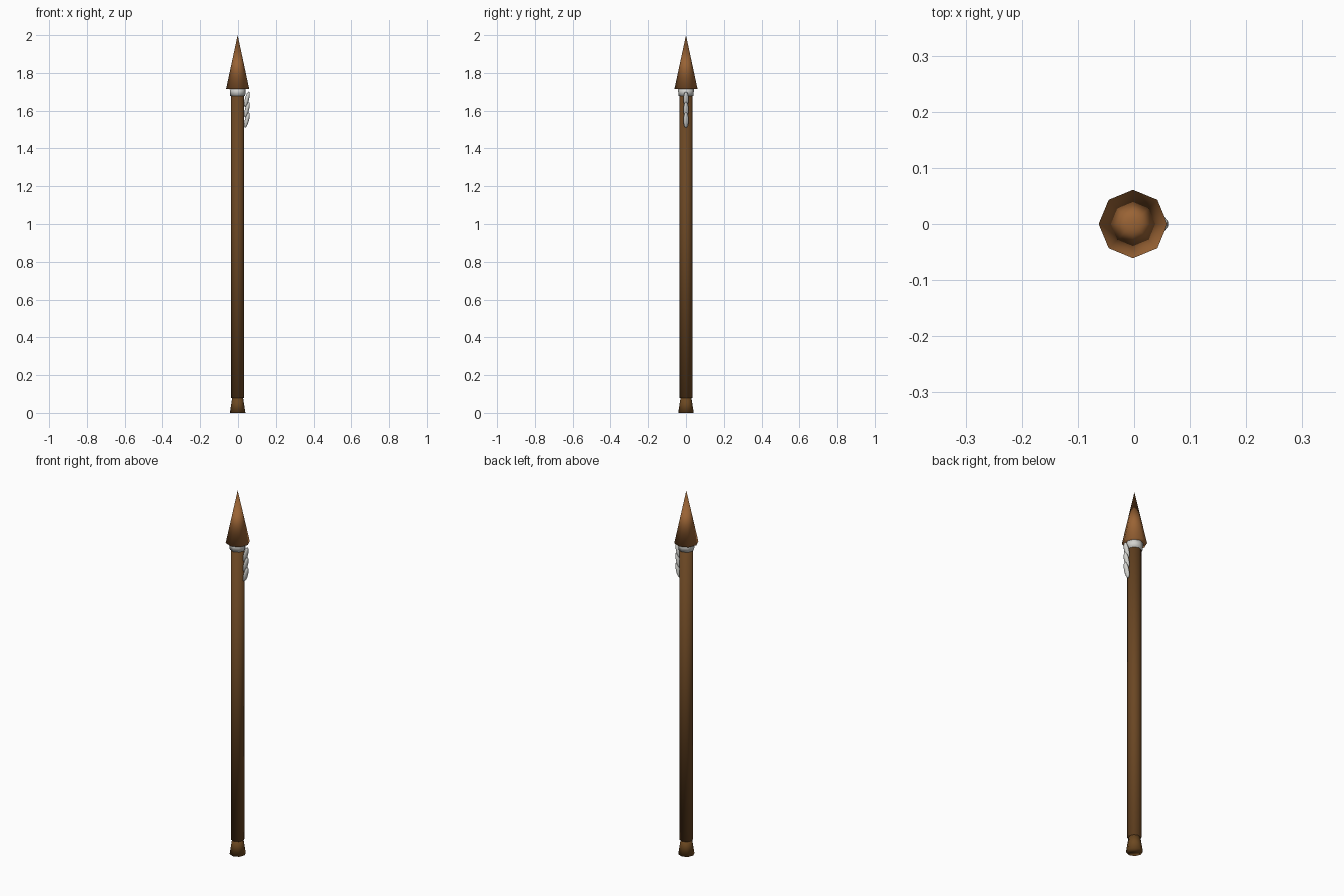
import bpy, math

if "Cube" in bpy.data.objects:
    bpy.data.objects.remove(bpy.data.objects["Cube"])

AXIS_X = -0.002  # shaft axis, offset slightly by the side barbs


def material(name, rgb):
    m = bpy.data.materials.new(name)
    m.diffuse_color = (*rgb, 1)
    m.use_nodes = True
    m.node_tree.nodes["Principled BSDF"].inputs["Base Color"].default_value = m.diffuse_color
    return m


tip_mat = material("reddish wood", (0.32, 0.125, 0.035))
shaft_mat = material("brown wood", (0.145, 0.062, 0.017))
butt_mat = material("dark wood", (0.15, 0.065, 0.015))
bone_mat = material("off white", (0.65, 0.65, 0.62))


def finish(name, mat):
    o = bpy.context.object
    o.name = name
    o.data.materials.append(mat)
    bpy.ops.object.shade_smooth()
    return o


def tapered(name, z0, z1, r0, r1, mat, sides=8):
    bpy.ops.mesh.primitive_cone_add(vertices=sides, radius1=r0, radius2=r1, depth=z1 - z0,
                                    location=(AXIS_X, 0, (z0 + z1) / 2))
    return finish(name, mat)


# Pole, butt, collar and point
tapered("butt", 0, 0.085, 0.041, 0.028, butt_mat)
tapered("shaft", 0.08, 1.70, 0.035, 0.035, shaft_mat)
tapered("collar", 1.677, 1.72, 0.04, 0.042, bone_mat)
tapered("spear_point", 1.715, 2.0, 0.061, 0, tip_mat)

# Row of three tilted barbs on the right side
for i in range(3):
    bpy.ops.mesh.primitive_uv_sphere_add(segments=12, ring_count=8, radius=1,
                                         location=(0.047, 0, 1.66 - 0.055 * i),
                                         rotation=(0, 0.25, 0))
    bpy.context.object.scale = (0.011, 0.014, 0.042)
    finish(f"barb_{i + 1}", bone_mat)
